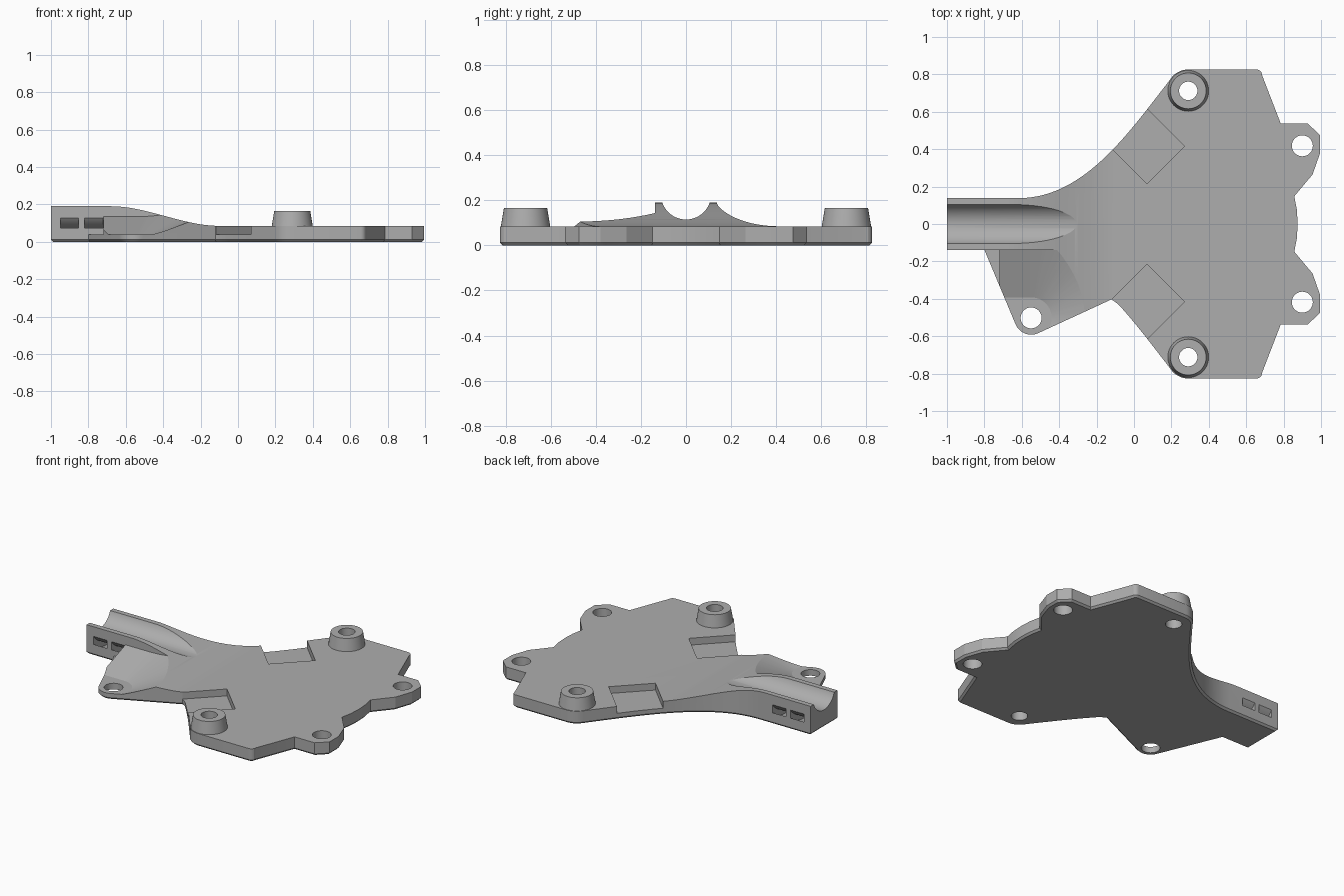
import bpy, bmesh
from math import sin, cos, radians, sqrt
from mathutils import Matrix, Vector
from mathutils.geometry import interpolate_bezier

if "Cube" in bpy.data.objects:
    bpy.data.objects.remove(bpy.data.objects["Cube"])

grey = bpy.data.materials.new("plain grey")
grey.use_nodes = True
grey.diffuse_color = (0.42, 0.42, 0.42, 1)
grey.node_tree.nodes["Principled BSDF"].inputs["Base Color"].default_value = grey.diffuse_color


def finish(bm, name):
    bmesh.ops.recalc_face_normals(bm, faces=bm.faces[:])
    mesh = bpy.data.meshes.new(name)
    bm.to_mesh(mesh)
    bm.free()
    mesh.materials.append(grey)
    obj = bpy.data.objects.new(name, mesh)
    bpy.context.collection.objects.link(obj)
    return obj


def prism(name, points, direction, chamfer=0):
    """Extrude a closed 3D outline; optionally chamfer the starting face."""
    bm = bmesh.new()
    base = bm.faces.new([bm.verts.new(p) for p in points])
    top = bmesh.ops.extrude_face_region(bm, geom=[base], use_keep_orig=True)["geom"]
    bmesh.ops.translate(bm, vec=direction, verts=[v for v in top if isinstance(v, bmesh.types.BMVert)])
    bmesh.ops.recalc_face_normals(bm, faces=bm.faces[:])
    if chamfer:
        bmesh.ops.inset_region(bm, faces=[base], thickness=chamfer, depth=chamfer, use_even_offset=True)
    return finish(bm, name)


def cone(name, x, y, z0, z1, r0, r1):
    bm = bmesh.new()
    bmesh.ops.create_cone(bm, cap_ends=True, segments=48, radius1=r0, radius2=r1, depth=z1 - z0,
                          matrix=Matrix.Translation((x, y, (z0 + z1) / 2)))
    return finish(bm, name)


def box(name, low, high, matrix=Matrix()):
    low, high = Vector(low), Vector(high)
    bm = bmesh.new()
    bmesh.ops.create_cube(bm, size=1)
    for v in bm.verts:
        v.co = matrix @ (low + (high - low) * (v.co + Vector((.5, .5, .5))))
    return finish(bm, name)


def combine(target, tool, operation):
    mod = target.modifiers.new(operation, "BOOLEAN")
    mod.operation = operation
    mod.solver = "EXACT"
    mod.object = tool
    bpy.context.view_layer.objects.active = target
    bpy.ops.object.modifier_apply(modifier=mod.name)
    bpy.data.objects.remove(tool)


def arc(cx, cy, r, a, b, n):
    steps = [radians(a + (b - a) * i / n) for i in range(n + 1)]
    return [(cx + r * cos(t), cy + r * sin(t)) for t in steps]


POST = (.29, .712)
TAB = (-.55, -.502)
ARM = .138

# Plate outline: bowed end, ear, wing and flowing neck
edge = [(.875, 0), (.871, .075), (.857, .148), (.955, .265), (.995, .38), (.995, .475),
        (.93, .536), (.785, .536)]
edge += [(.685, .795)] + arc(.655, .796, .03, 25, 90, 4)
edge += arc(*POST, .114, 90, 145, 8)
neck = interpolate_bezier((.17, .742), (-.05, .458), (-.28, ARM), (-.62, ARM), 28)
neck = [(p.x, p.y) for p in neck]
upper = edge + neck + [(-1, ARM)]
lower = [(x, -y) for x, y in edge[1:] + neck if x > -.11] + [(-.12, -.403)]
lower += arc(*TAB, .09, -64, -159, 10) + [(-.8, -ARM), (-1, -ARM)]
outline = upper + lower[::-1]
plate = prism("mounting_plate", [(x, y, .012) for x, y in outline], (0, 0, .3), .012)

# Side profile: thin plate rising smoothly into the arm
profile = [(1.2, -.1), (1.2, .085)]
for i in range(25):
    t = i / 24
    profile.append((-.1 - .58 * t, .085 + .105 * t * t * (3 - 2 * t)))
profile += [(-1.2, .19), (-1.2, -.1)]
combine(plate, prism("side_profile", [(x, -1, z) for x, z in profile], (0, 2, 0)), "INTERSECT")

# Sloping recess around the side tab, stopping at the arm wall
bm = bmesh.new()
for z in (.04, .24):
    r = .11 + (z - .04) / .37
    for x, y in arc(*TAB, r, -90, 90, 36) + [(-.72, TAB[1] - r), (-.72, TAB[1] + r)]:
        bm.verts.new((x, y, z))
bmesh.ops.convex_hull(bm, input=bm.verts[:])
recess = finish(bm, "recess")
combine(recess, box("recess_limit", (-1, -2, 0), (1, -ARM, 1)), "INTERSECT")
combine(plate, recess, "DIFFERENCE")
combine(plate, box("tab_clearance", (-.9, -1, .04), (-.719, -ARM, 1)), "DIFFERENCE")

# Cable groove along the arm
AXIS = .226
groove = arc(0, AXIS, .111, 0, 360, 64)[:-1]
combine(plate, prism("groove", [(-1.1, y, z) for y, z in groove], (1.2, 0, 0)), "DIFFERENCE")

# Curved tie slots passing beneath the groove
for x in (-.95, -.82):
    ring = arc(0, AXIS, .205, 190, 350, 40) + arc(0, AXIS, .17, 350, 190, 40)
    combine(plate, prism("tie_slot", [(x, y, z) for y, z in ring], (.097, 0, 0)), "DIFFERENCE")

# Mirrored square notches, tapered posts and holes
for side in (1, -1):
    turn = Matrix.Translation((.072, .413 * side, 0)) @ Matrix.Rotation(radians(45 * side), 4, "Z")
    ends = sorted((-.139 * side, .25 * side))
    combine(plate, box("notch", (-.141, ends[0], .04), (.141, ends[1], .3), turn), "DIFFERENCE")
    x, y = POST
    combine(plate, cone("post", x, y * side, .06, .165, .1135, .096), "UNION")
    combine(plate, cone("post_hole", x, y * side, -.1, .3, .049, .049), "DIFFERENCE")
    combine(plate, cone("ear_hole", .9, .418 * side, -.1, .3, .056, .056), "DIFFERENCE")
combine(plate, cone("tab_hole", *TAB, -.1, .3, .056, .056), "DIFFERENCE")

# Smooth shading with crisp edges
bpy.ops.object.select_all(action="DESELECT")
plate.select_set(True)
bpy.context.view_layer.objects.active = plate
bpy.ops.object.shade_smooth_by_angle(angle=radians(18))
